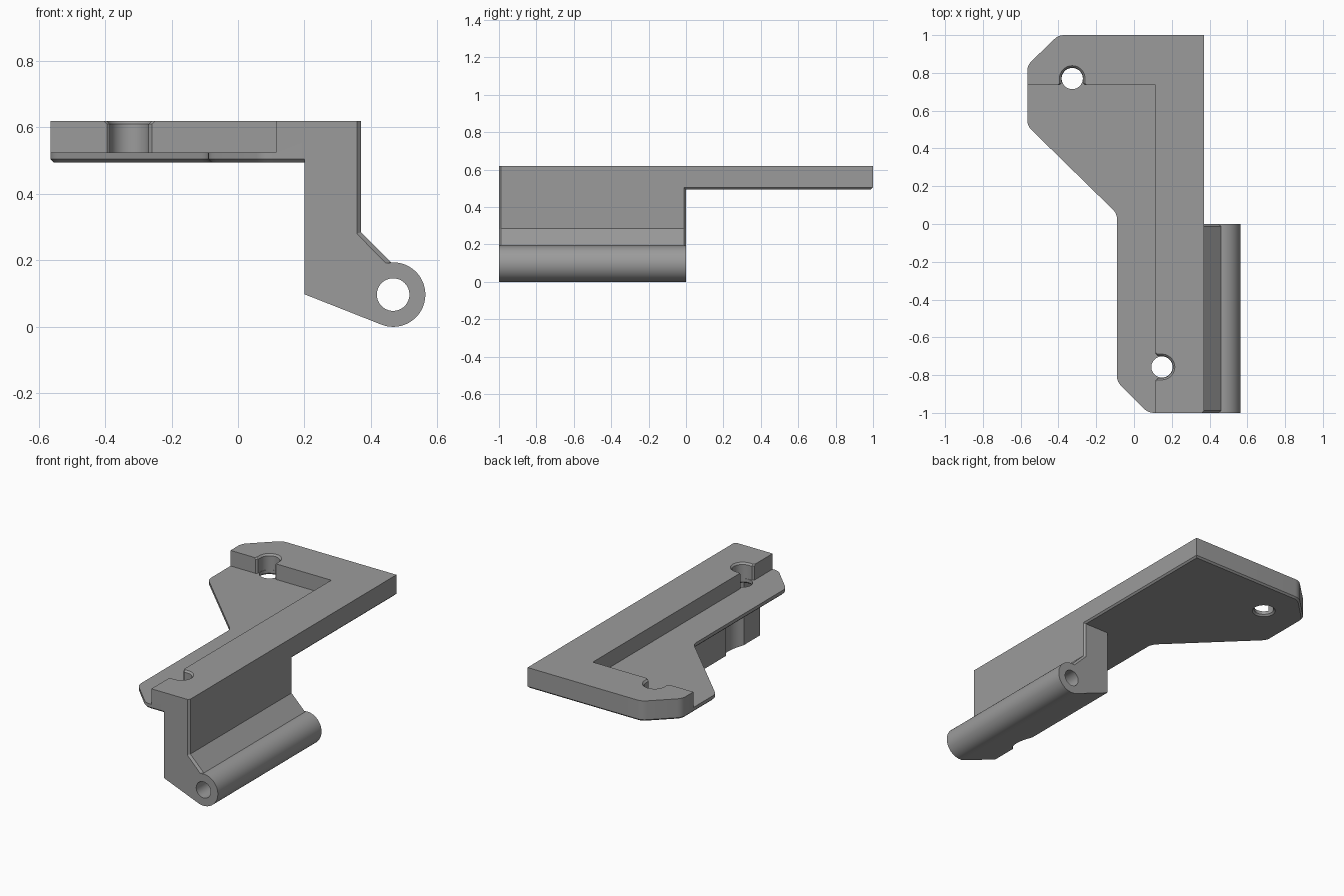
import bpy, bmesh, math
from mathutils import Vector

if "Cube" in bpy.data.objects:
    bpy.data.objects.remove(bpy.data.objects["Cube"])

TOP, BOTTOM, FLOOR = 0.62, 0.495, 0.525   # plate top, underside, pocket floor
CH = 0.012                                # chamfer width

grey = bpy.data.materials.new("plain grey")
grey.diffuse_color = (0.33, 0.33, 0.33, 1)
grey.use_nodes = True
grey.node_tree.nodes["Principled BSDF"].inputs["Base Color"].default_value = grey.diffuse_color


def loft(name, rings, bevel_bottom=0):
    """Closed solid through rings with equal point counts."""
    bm = bmesh.new()
    vs = [[bm.verts.new(p) for p in r] for r in rings]
    n = len(vs[0])
    first = bm.faces.new(vs[0])
    bm.faces.new(vs[-1])
    for a, b in zip(vs, vs[1:]):
        for i in range(n):
            j = (i + 1) % n
            bm.faces.new((a[i], a[j], b[j], b[i]))
    bmesh.ops.recalc_face_normals(bm, faces=bm.faces)
    if bevel_bottom:
        bmesh.ops.bevel(bm, geom=list(first.edges), offset=bevel_bottom,
                        segments=1, affect='EDGES')
    me = bpy.data.meshes.new(name)
    bm.to_mesh(me)
    bm.free()
    me.materials.append(grey)
    ob = bpy.data.objects.new(name, me)
    bpy.context.collection.objects.link(ob)
    return ob


def flat(pts, z):
    return [(x, y, z) for x, y in pts]


def combine(ob, other, op):
    m = ob.modifiers.new(op, 'BOOLEAN')
    m.operation, m.solver, m.object = op, 'EXACT', other
    bpy.context.view_layer.objects.active = ob
    bpy.ops.object.modifier_apply(modifier=m.name)
    bpy.data.objects.remove(other)


def rounded(corners, steps=4):
    """Outline with each (x, y, trim) corner rounded off."""
    out = []
    for i, (x, y, t) in enumerate(corners):
        p = Vector((x, y))
        if not t:
            out.append((x, y))
            continue
        a = p + (Vector(corners[i - 1][:2]) - p).normalized() * t
        b = p + (Vector(corners[(i + 1) % len(corners)][:2]) - p).normalized() * t
        for k in range(steps + 1):
            s = k / steps
            out.append(tuple(a * (1 - s) ** 2 + p * 2 * s * (1 - s) + b * s * s))
    return out


def circle(cx, cy, r, n=48):
    return [(cx + r * math.cos(2 * math.pi * i / n),
             cy + r * math.sin(2 * math.pi * i / n)) for i in range(n)]


def notch(cx, cy, r, wall, turn, bev=0.01, n=24):
    """Round slot opening through a wall, with flared mouth edges.
    wall is the signed distance from the centre to the wall plane."""
    a = min(math.acos((wall + bev) / r), math.pi / 2)
    pts = [(r * math.cos(-a + 2 * a * i / n), r * math.sin(-a + 2 * a * i / n))
           for i in range(n + 1)]
    h = r * math.sin(a)
    mouth = [(wall, h + bev), (wall - 0.05, h + bev)]
    if a == math.pi / 2:
        mouth.insert(0, (wall + bev, h))
    pts += mouth + [(x, -y) for x, y in reversed(mouth)]
    c, s = math.cos(turn), math.sin(turn)
    return [(cx + x * c - y * s, cy + x * s + y * c) for x, y in pts]


# mounting plate with a stepped pocket
plate = loft("mounting_plate", [flat(o, z) for o in [rounded([
    (0.37, 1, 0), (-0.40, 1, 0.03), (-0.565, 0.84, 0.03), (-0.565, 0.52, 0.03),
    (-0.09, 0.055, 0.03), (-0.09, -0.835, 0.03), (0.075, -1, 0.03),
    (0.37 - CH, -1, 0), (0.37, -1 + CH, 0)])] for z in (BOTTOM, TOP)],
    bevel_bottom=0.01)
pocket = [(-1, -1.3), (0.115, -1.3), (0.115, 0.735), (-1, 0.735)]
combine(plate, loft("pocket_cutter", [flat(pocket, FLOOR), flat(pocket, 1)]),
        'DIFFERENCE')

# screw holes, each with a chamfered slot through the pocket wall
for cx, cy, wall, turn in ((-0.327, 0.77, -0.035, math.pi / 2),
                           (0.148, -0.757, -0.033, 0)):
    hole = [flat(circle(cx, cy, r), z) for r, z in
            ((0.076, BOTTOM - 0.01), (0.056, BOTTOM + 0.01), (0.056, 0.57))]
    combine(plate, loft("hole_cutter", hole), 'DIFFERENCE')
    slot = [flat(notch(cx, cy, r, wall, turn), z) for r, z in
            ((0.058, FLOOR), (0.058, TOP - 0.01), (0.078, TOP + 0.01))]
    combine(plate, loft("slot_cutter", slot), 'DIFFERENCE')

# hanging bracket ending in a round barrel
BX, BZ, BR = 0.467, 0.097, 0.097


def bracket_ring(y, inset, end):
    arc = []
    for i in range(41):
        a = -111.3 + (93.5 + 111.3) * i / 40
        if i == 40:
            a = end
        a = math.radians(a)
        arc.append((BX + BR * math.cos(a), BZ + BR * math.sin(a)))
    prof = [(0.2, 0.57), (0.2, 0.098)] + arc + [
        (0.37 - inset, 0.285 - inset * 0.414), (0.37 - inset, 0.57)]
    return [(x, y, z) for x, z in prof]


bracket = loft("bracket", [bracket_ring(-1, CH, 103), bracket_ring(-1 + CH, 0, 93.5),
                           bracket_ring(-CH, 0, 93.5), bracket_ring(0, CH, 103)])
bore = circle(BX, BZ, 0.049)
combine(bracket, loft("bore_cutter", [[(x, y, z) for x, z in bore]
                                      for y in (-1.1, 0.1)]), 'DIFFERENCE')

# clearance recess below the front screw hole
recess = notch(0.148, -0.757, 0.098, 0.052, 0, bev=0.012)
combine(bracket, loft("recess_cutter", [flat(recess, -0.1), flat(recess, 0.7)]),
        'DIFFERENCE')

combine(plate, bracket, 'UNION')
plate.name = "hinge_bracket"
bpy.ops.object.select_all(action='DESELECT')
plate.select_set(True)
bpy.context.view_layer.objects.active = plate
bpy.ops.object.shade_smooth_by_angle(angle=math.radians(20))
